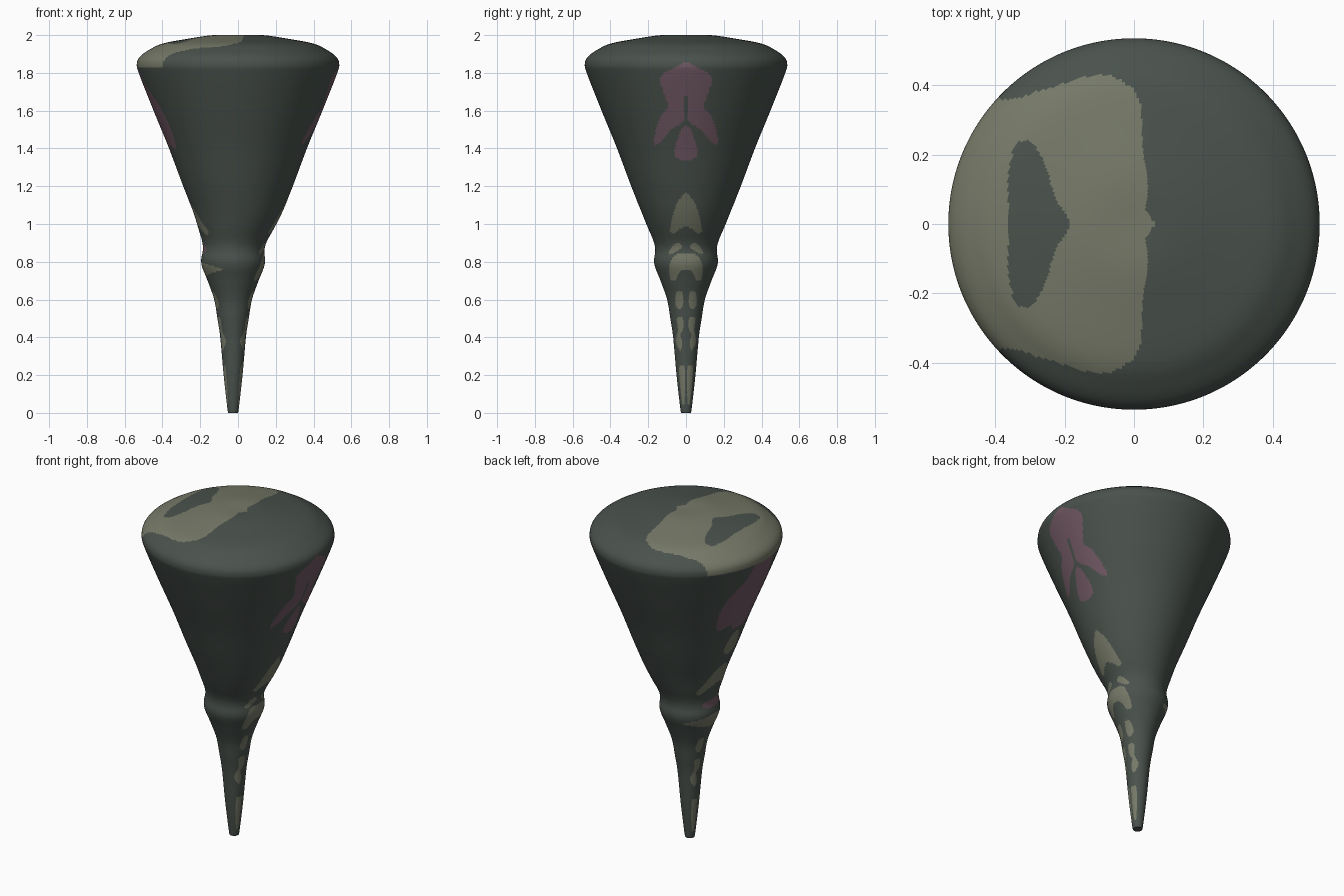
import bpy, bmesh
from math import cos, sin, tau, hypot
from mathutils import Vector

old = bpy.data.objects.get("Cube")
if old:
    bpy.data.objects.remove(old, do_unlink=True)

SEGMENTS, STEP = 300, 0.0085


def material(name, rgb):
    mat = bpy.data.materials.new(name)
    mat.use_nodes = True
    mat.diffuse_color = (*rgb, 1)
    mat.node_tree.nodes["Principled BSDF"].inputs["Base Color"].default_value = (*rgb, 1)
    return mat


def spline(points, closed, spacing):
    """Even walk along a smooth curve through the points."""
    pts = [Vector(p) for p in points]
    n = len(pts)
    at = (lambda i: pts[i % n]) if closed else (lambda i: pts[max(0, min(n - 1, i))])
    out = []
    for i in range(n if closed else n - 1):
        a, b, c, d = (at(i + k) for k in (-1, 0, 1, 2))
        steps = max(1, round((c - b).length / spacing))
        for k in range(steps):
            t = k / steps
            out.append(b + (c - a) * t / 2 + (2 * a - 5 * b + 4 * c - d) * t * t / 2
                       + (3 * b - a - 3 * c + d) * t ** 3 / 2)
    return out if closed else out + [pts[-1]]


def inside(outline, u, v):
    hit = False
    for p, q in zip(outline, outline[1:] + outline[:1]):
        if (p.y > v) != (q.y > v) and u < p.x + (v - p.y) * (q.x - p.x) / (q.y - p.y):
            hit = not hit
    return hit


class Patch:
    """Mirror-symmetric painted area, given by half of its outline."""
    def __init__(self, colour, *half):
        self.colour = colour
        self.outline = spline(half, True, 0.02)
        self.low = min(p.y for p in self.outline)
        self.high = max(p.y for p in self.outline)

    def covers(self, u, v):
        return self.low < v < self.high and inside(self.outline, max(abs(u), 0.0005), v)


DARK, OLIVE, PINK = range(3)

# Lower markings shared by both sides (distance from middle, height)
shared = [
    Patch(OLIVE, (.02, .64), (.05, .64), (.055, .57), (.03, .55), (.015, .58)),
    Patch(OLIVE, (.02, .51), (.05, .50), (.042, .44), (.055, .38), (.03, .33), (.02, .37), (.03, .42), (.012, .45)),
    Patch(OLIVE, (.008, .25), (.035, .25), (.032, .15), (.018, .04), (.008, .05)),
]
# Markings on the +x side
left_marks = shared + [
    Patch(PINK, (-.02, 1.85), (.02, 1.85), (.06, 1.83), (.13, 1.79), (.13, 1.73), (.095, 1.62), (.14, 1.56),
          (.172, 1.43), (.14, 1.43), (.075, 1.5), (.01, 1.55), (.01, 1.67), (-.02, 1.7)),
    Patch(PINK, (-.02, 1.52), (.02, 1.505), (.06, 1.40), (.05, 1.35), (-.02, 1.35)),
    Patch(OLIVE, (-.02, 1.16), (.015, 1.155), (.06, 1.08), (.085, .96), (.065, .945), (.03, .98), (-.02, 1.0)),
    Patch(OLIVE, (.02, .88), (.05, .90), (.095, .85), (.085, .838), (.05, .855)),
    Patch(OLIVE, (-.02, .84), (.06, .835), (.088, .77), (.08, .70), (.055, .70), (.03, .75), (-.02, .77)),
]
# Markings on the -x side
right_marks = shared + [
    Patch(PINK, (-.03, 1.85), (.08, 1.83), (.11, 1.74), (.18, 1.64), (.2, 1.52), (.16, 1.4), (.09, 1.42), (.05, 1.38), (-.03, 1.42)),
    Patch(OLIVE, (-.03, 1.35), (.03, 1.33), (.06, 1.24), (.03, 1.2), (-.03, 1.2)),
    Patch(OLIVE, (-.02, 1.12), (.05, 1.1), (.1, 1.02), (.13, .96), (.11, .94), (.06, .98), (-.02, 1.02)),
    Patch(PINK, (-.02, .885), (.06, .885), (.08, .86), (.05, .845), (-.02, .85)),
    Patch(OLIVE, (-.02, .8), (.1, .785), (.15, .76), (.1, .74), (-.02, .72)),
]
# Top patch and its hole (distance from middle, x)
top_patch = Patch(OLIVE, (-.05, -.62), (.40, -.62), (.36, -.39), (.385, -.27), (.425, -.14), (.43, -.077), (.40, -.015),
                  (.35, .017), (.215, .026), (.115, .04), (.04, .033), (-.05, .033))
top_hole = Patch(DARK, (-.05, -.36), (.03, -.36), (.10, -.365), (.19, -.356), (.24, -.325), (.225, -.287),
                 (.165, -.255), (.07, -.225), (.015, -.19), (-.05, -.19))


def colour_of(point, axis_x):
    if point.z > 1.83:
        if top_patch.covers(point.y, point.x):
            return DARK if top_hole.covers(point.y, point.x) else OLIVE
    for patch in left_marks if point.x > axis_x else right_marks:
        if patch.covers(point.y, point.z):
            return patch.colour
    return DARK


def axis(z):
    """The stem sits a little off centre and eases back under the cone."""
    t = max(0, min(1, (z - .8) / .3))
    return -.026 * (1 - t * t * (3 - 2 * t))


# Lathe profile: radius, height
profile = spline([(.026, 0), (.031, .03), (.05, .2), (.068, .4), (.083, .5), (.1, .6), (.135, .7), (.163, .77), (.169, .81),
                  (.163, .86), (.172, .91), (.21, 1.0), (.29, 1.2), (.365, 1.4), (.447, 1.6), (.522, 1.79),
                  (.536, 1.845), (.52, 1.885), (.47, 1.922), (.4, 1.955), (.27, 1.98), (.13, 2.0), (.01, 2.0)], False, STEP)

bm = bmesh.new()
rings = [[bm.verts.new((axis(z) + r * cos(tau * i / SEGMENTS), r * sin(tau * i / SEGMENTS), z))
          for i in range(SEGMENTS)] for r, z in profile]
for low, high in zip(rings, rings[1:]):
    for i in range(SEGMENTS):
        j = (i + 1) % SEGMENTS
        bm.faces.new((low[i], low[j], high[j], high[i]))
bm.faces.new(rings[0][::-1])
bm.faces.new(rings[-1])

# Paint faces by the patch they fall in
for face in bm.faces:
    centre = face.calc_center_median()
    face.material_index = colour_of(centre, axis(centre.z))

mesh = bpy.data.meshes.new("cone_body")
bm.to_mesh(mesh)
bm.free()
for name, rgb in (("dark grey green", (.068, .084, .073)), ("pale olive", (.180, .192, .137)), ("dusky pink", (.165, .098, .125))):
    mesh.materials.append(material(name, rgb))
body = bpy.data.objects.new("cone_body", mesh)
bpy.context.collection.objects.link(body)
bpy.context.view_layer.objects.active = body
body.select_set(True)
bpy.ops.object.shade_smooth_by_angle(angle=.7)
